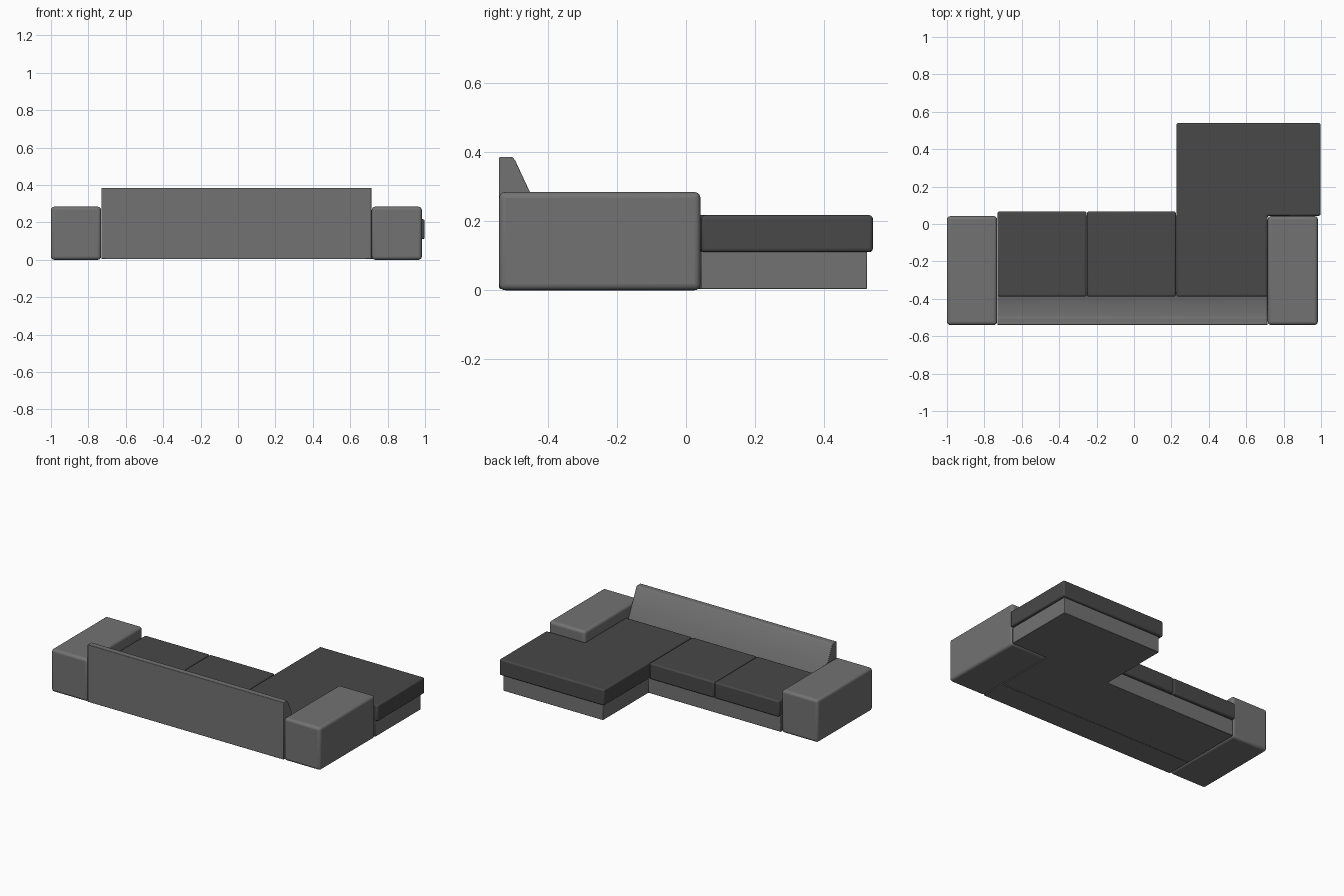
import bpy, bmesh, math

if "Cube" in bpy.data.objects:
    bpy.data.objects.remove(bpy.data.objects["Cube"])


def material(name, v):
    m = bpy.data.materials.new(name)
    m.diffuse_color = (v, v, v, 1)
    m.use_nodes = True
    m.node_tree.nodes["Principled BSDF"].inputs["Base Color"].default_value = m.diffuse_color
    return m


BODY = material("grey_fabric", 0.17)
SEAT = material("dark_fabric", 0.065)


def prism(name, pts, axis, lo, hi, mat, bevel=0.0, segments=3):
    """Extrude a 2D profile along x (pts are y,z) or z (pts are x,y)."""
    bm = bmesh.new()
    place = (lambda p: (lo, *p)) if axis == 'x' else (lambda p: (*p, lo))
    face = bm.faces.new([bm.verts.new(place(p)) for p in pts])
    ext = bmesh.ops.extrude_face_region(bm, geom=[face])
    verts = [g for g in ext["geom"] if isinstance(g, bmesh.types.BMVert)]
    d = hi - lo
    bmesh.ops.translate(bm, verts=verts, vec=(d, 0, 0) if axis == 'x' else (0, 0, d))
    bmesh.ops.recalc_face_normals(bm, faces=bm.faces)
    me = bpy.data.meshes.new(name)
    bm.to_mesh(me)
    bm.free()
    ob = bpy.data.objects.new(name, me)
    bpy.context.collection.objects.link(ob)
    me.materials.append(mat)
    if bevel:
        mod = ob.modifiers.new("soft_edges", 'BEVEL')
        mod.width, mod.segments = bevel, segments
    bpy.ops.object.select_all(action='DESELECT')
    ob.select_set(True)
    bpy.context.view_layer.objects.active = ob
    bpy.ops.object.shade_smooth_by_angle(angle=math.radians(35))
    return ob


def rect(x0, x1, y0, y1):
    return [(x0, y0), (x1, y0), (x1, y1), (x0, y1)]


# Armrests
for name, x0 in (("left_arm", -1.0), ("right_arm", 0.715)):
    prism(name, rect(x0, x0 + 0.268, -0.54, 0.042), 'z', 0, 0.284, BODY, 0.018, 4)

# Sloped backrest
prism("backrest", [(-0.54, 0.004), (-0.37, 0.004), (-0.37, 0.11), (-0.494, 0.376),
                   (-0.502, 0.385), (-0.54, 0.385)], 'x', -0.731, 0.714, BODY, 0.003, 2)

# L-shaped plinth under the seats and chaise
prism("base", [(-0.731, -0.37), (0.714, -0.37), (0.714, 0.043), (0.98, 0.043),
               (0.98, 0.523), (0.245, 0.523), (0.245, 0.045), (-0.731, 0.045)],
      'z', 0.004, 0.112, BODY, 0.003, 2)

# Two seat cushions
for i, x0 in enumerate((-0.73, -0.252)):
    prism(f"seat_cushion_{i + 1}", rect(x0, x0 + 0.476, -0.388, 0.067),
          'z', 0.11, 0.217, SEAT, 0.01)

# L-shaped chaise cushion wrapping in front of the right arm
prism("chaise_cushion", [(0.227, -0.388), (0.714, -0.388), (0.714, 0.044), (0.998, 0.044),
                         (0.998, 0.54), (0.227, 0.54)], 'z', 0.11, 0.217, SEAT, 0.01)
